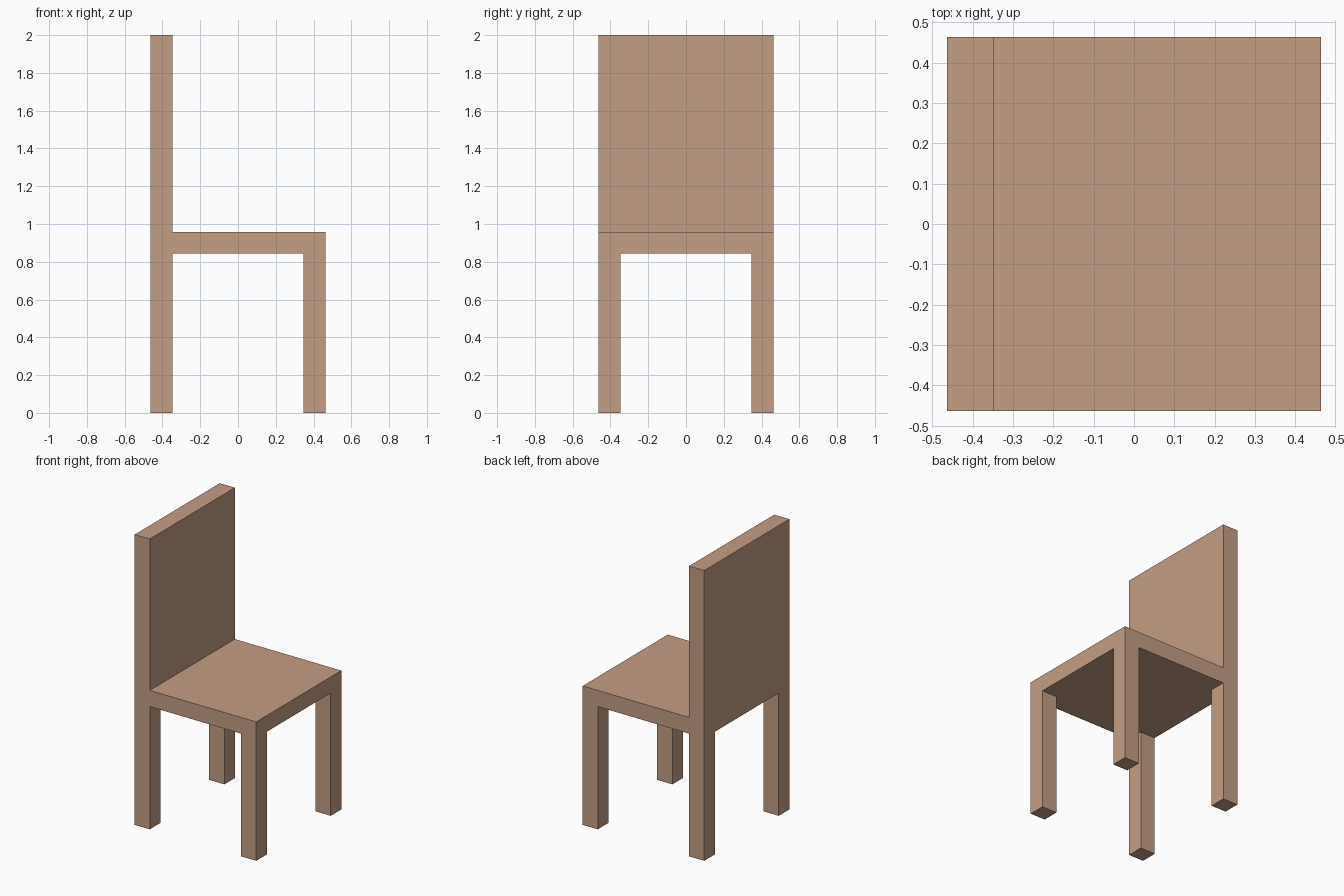
import bpy
import bmesh
from mathutils import Matrix, Vector

if "Cube" in bpy.data.objects:
    bpy.data.objects.remove(bpy.data.objects["Cube"])

HALF = 0.463      # half width and depth
INNER = 0.348     # inner side of legs and backrest
SEAT_LOW, SEAT_TOP, TOP = 0.845, 0.957, 2.0

wood = bpy.data.materials.new("light brown wood")
wood.diffuse_color = (0.55, 0.34, 0.23, 1.0)
wood.use_nodes = True
wood.node_tree.nodes["Principled BSDF"].inputs["Base Color"].default_value = wood.diffuse_color

bm = bmesh.new()


def pull(faces, z):
    """Extrude faces straight to height z, leaving no inner faces."""
    out = bmesh.ops.extrude_face_region(bm, geom=faces)["geom"]
    for v in out:
        if isinstance(v, bmesh.types.BMVert):
            v.co.z = z
    old = [f for f in faces if f.is_valid]
    if old:
        bmesh.ops.delete(bm, geom=old, context='FACES_ONLY')


# Seat slab, cut where the legs and backrest join it
bmesh.ops.create_cube(
    bm, size=1,
    matrix=Matrix.Translation((0, 0, (SEAT_LOW + SEAT_TOP) / 2))
    @ Matrix.Diagonal((2 * HALF, 2 * HALF, SEAT_TOP - SEAT_LOW, 1)))
for axis in (Vector((1, 0, 0)), Vector((0, 1, 0))):
    for s in (-INNER, INNER):
        bmesh.ops.bisect_plane(bm, geom=bm.verts[:] + bm.edges[:] + bm.faces[:],
                               plane_co=axis * s, plane_no=axis)
bm.normal_update()

# Four legs from the corner faces underneath
pull([f for f in bm.faces if f.normal.z < -0.9
      and min(abs(f.calc_center_median().x), abs(f.calc_center_median().y)) > INNER], 0)

# Backrest from the strip of top faces along the -x side
bm.normal_update()
pull([f for f in bm.faces if f.normal.z > 0.9
      and f.calc_center_median().x < -INNER], TOP)

bmesh.ops.recalc_face_normals(bm, faces=bm.faces[:])
mesh = bpy.data.meshes.new("chair")
bm.to_mesh(mesh)
bm.free()
mesh.materials.append(wood)
chair = bpy.data.objects.new("chair", mesh)
bpy.context.collection.objects.link(chair)
